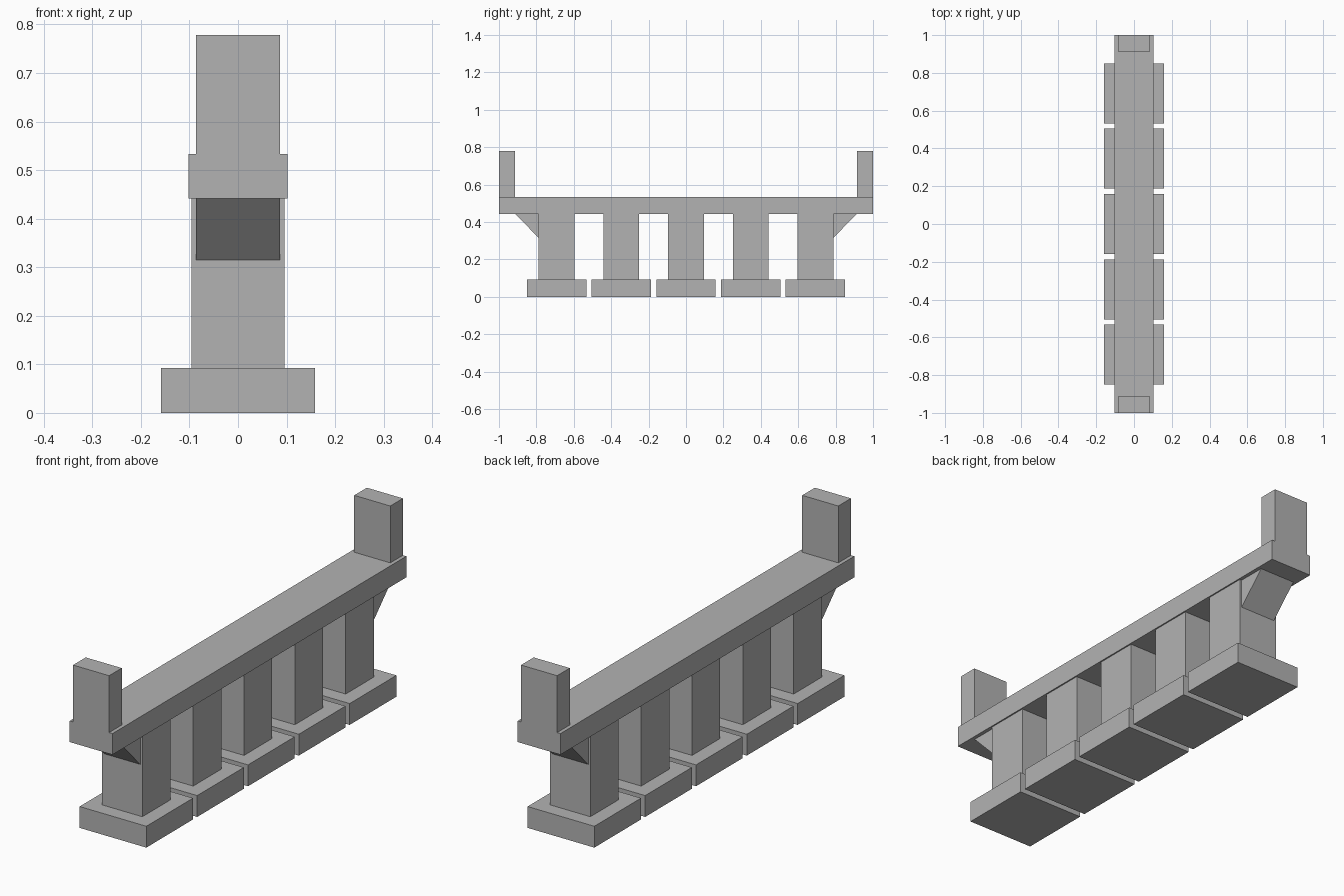
import bpy
import bmesh

if "Cube" in bpy.data.objects:
    bpy.data.objects.remove(bpy.data.objects["Cube"], do_unlink=True)

# One plain stone colour for the whole structure
stone = bpy.data.materials.new("grey_stone")
stone.use_nodes = True
colour = (0.45, 0.45, 0.45, 1)
stone.diffuse_color = colour
stone.node_tree.nodes["Principled BSDF"].inputs["Base Color"].default_value = colour


def prism(name, profile, half_width):
    """Extrude a (y, z) profile symmetrically along x."""
    bm = bmesh.new()
    face = bm.faces.new([bm.verts.new((-half_width, y, z)) for y, z in profile])
    extruded = bmesh.ops.extrude_face_region(bm, geom=[face])["geom"]
    moved = [v for v in extruded if isinstance(v, bmesh.types.BMVert)]
    bmesh.ops.translate(bm, verts=moved, vec=(2 * half_width, 0, 0))
    bmesh.ops.recalc_face_normals(bm, faces=bm.faces)
    mesh = bpy.data.meshes.new(name)
    bm.to_mesh(mesh)
    bm.free()
    mesh.materials.append(stone)
    obj = bpy.data.objects.new(name, mesh)
    bpy.context.collection.objects.link(obj)
    return obj


def block(name, half_width, y0, y1, z0, z1):
    return prism(name, [(y0, z0), (y1, z0), (y1, z1), (y0, z1)], half_width)


base_top, deck_bottom, deck_top, post_top = 0.092, 0.442, 0.533, 0.778
base_half, pier_half, deck_half, post_half = 0.159, 0.096, 0.102, 0.086
spacing = 0.346

# Long deck beam
block("deck_beam", deck_half, -1, 1, deck_bottom, deck_top)

# Five piers on separate footings
for i in range(5):
    y = (i - 2) * spacing
    block(f"footing_{i + 1}", base_half, y - base_half, y + base_half, 0, base_top)
    block(f"pier_{i + 1}", pier_half, y - pier_half, y + pier_half, base_top, deck_bottom)

# End posts and sloped brackets at both ends
pier_face = 2 * spacing + pier_half
for side, label in ((-1, "front"), (1, "back")):
    y0, y1 = sorted((side * 0.914, side))
    block(f"{label}_end_post", post_half, y0, y1, deck_top, post_top)
    prism(f"{label}_bracket",
          [(side * pier_face, 0.315), (side * 0.912, deck_bottom),
           (side * pier_face, deck_bottom)], post_half)
